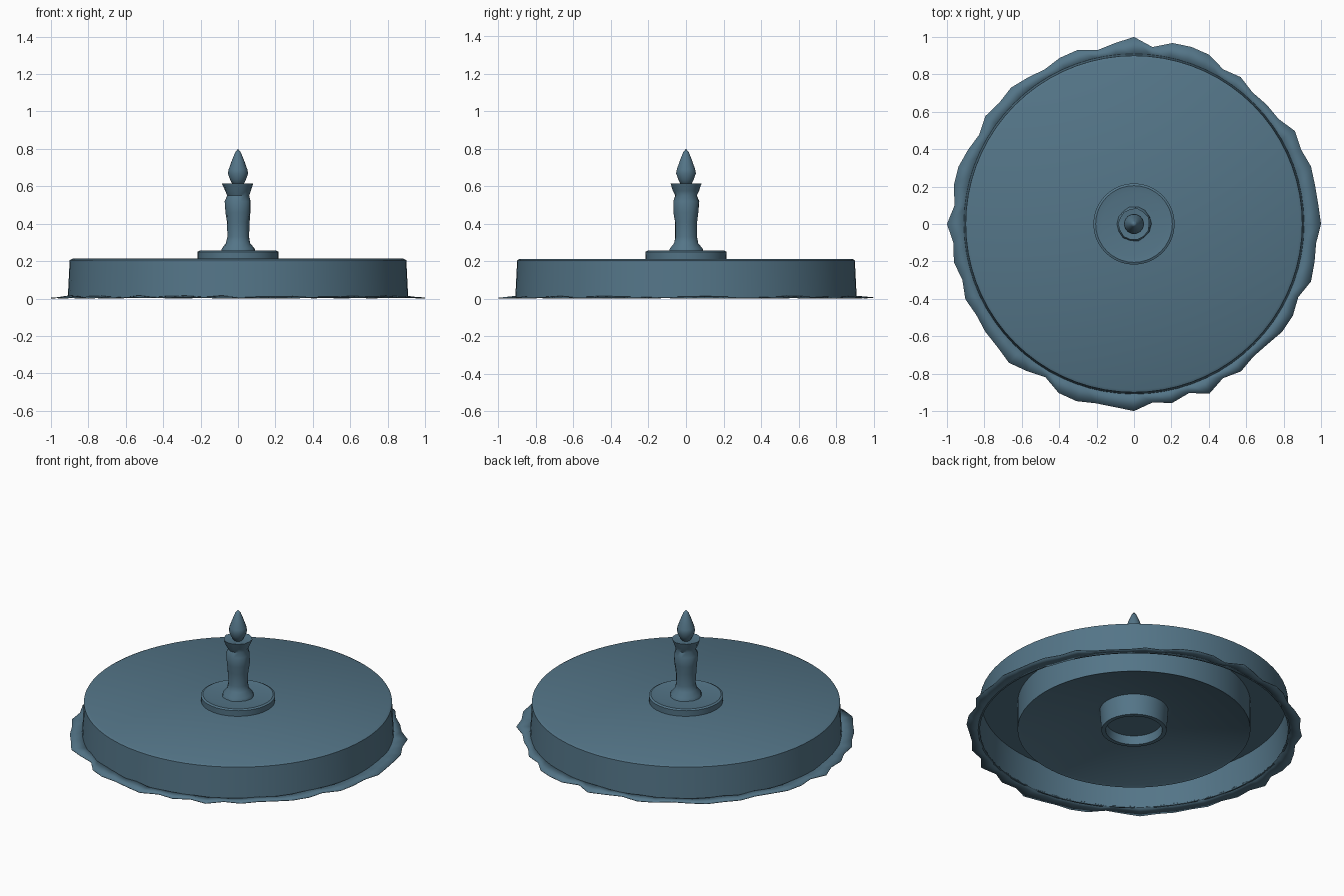
import bpy, bmesh, math, random

random.seed(4)
cube = bpy.data.objects.get("Cube")
if cube:
    bpy.data.objects.remove(cube, do_unlink=True)

# One slate blue finish for every part
slate = bpy.data.materials.new("slate_blue")
slate.use_nodes = True
colour = (0.088, 0.178, 0.245, 1)
slate.diffuse_color = colour
slate.node_tree.nodes["Principled BSDF"].inputs["Base Color"].default_value = colour


def finish(name, bm, angle):
    bmesh.ops.recalc_face_normals(bm, faces=bm.faces)
    mesh = bpy.data.meshes.new(name)
    bm.to_mesh(mesh)
    bm.free()
    mesh.materials.append(slate)
    obj = bpy.data.objects.new(name, mesh)
    bpy.context.collection.objects.link(obj)
    bpy.ops.object.select_all(action="DESELECT")
    obj.select_set(True)
    bpy.context.view_layer.objects.active = obj
    bpy.ops.object.shade_smooth_by_angle(angle=math.radians(angle))
    return obj


def lathe(name, profile, sides, wobble=0.0, angle=35):
    """Turn a radius/height profile around the vertical axis."""
    bm = bmesh.new()
    rings = []
    for r, z in profile:
        if r == 0:
            rings.append([bm.verts.new((0, 0, z))] * sides)
            continue
        ring = []
        for i in range(sides):
            a = math.tau * i / sides
            rr = r * (1 + random.uniform(-wobble, wobble))
            ring.append(bm.verts.new((rr * math.cos(a), rr * math.sin(a), z)))
        rings.append(ring)
    for low, high in zip(rings, rings[1:]):
        for i in range(sides):
            j = (i + 1) % sides
            corners = dict.fromkeys((low[i], low[j], high[j], high[i]))
            bm.faces.new(list(corners))
    return finish(name, bm, angle)


# Drum with a channel, a conical recess and a hub socket underneath
lathe("drum", [
    (0, 0.213), (0.885, 0.213), (0.9, 0.205), (0.91, 0.005), (0.9, 0.005),
    (0.89, 0.19), (0.68, 0.19), (0.68, 0.012), (0.66, 0.02), (0.22, 0.135),
    (0.2, 0.135), (0.19, 0.005), (0.165, 0.005), (0.16, 0.06), (0, 0.06)], 72)

# Ragged thin skirt around the foot of the drum
bm = bmesh.new()
sides = 60
inner, outer = [], []
for i in range(sides):
    a = math.tau * i / sides
    r = 1.0 if i % (sides // 4) == 0 else random.uniform(0.945, 1.0)
    inner.append(bm.verts.new((0.9 * math.cos(a), 0.9 * math.sin(a),
                               random.uniform(0.006, 0.018))))
    outer.append(bm.verts.new((r * math.cos(a), r * math.sin(a),
                               random.uniform(0.004, 0.008))))
for i in range(sides):
    j = (i + 1) % sides
    bm.faces.new((inner[i], outer[i], outer[j], inner[j]))
skirt = finish("ragged_skirt", bm, 15)
thickness = skirt.modifiers.new("thickness", "SOLIDIFY")
thickness.thickness = 0.004
thickness.offset = -1

# Candle stand, candle and flame
lathe("candle_plate", [
    (0, 0.21), (0.215, 0.21), (0.217, 0.25), (0.205, 0.256), (0.17, 0.25),
    (0, 0.25)], 40)
lathe("candle", [
    (0, 0.245), (0.093, 0.245), (0.088, 0.268), (0.065, 0.295), (0.058, 0.33),
    (0.06, 0.41), (0.068, 0.46), (0.07, 0.52), (0.058, 0.55), (0.07, 0.575),
    (0.084, 0.615), (0.06, 0.612), (0, 0.605)], 14, 0.04, 45)
lathe("flame", [
    (0, 0.6), (0.026, 0.605), (0.042, 0.635), (0.054, 0.668), (0.05, 0.69),
    (0.034, 0.735), (0.016, 0.78), (0, 0.8)], 14, 0.0, 60)
